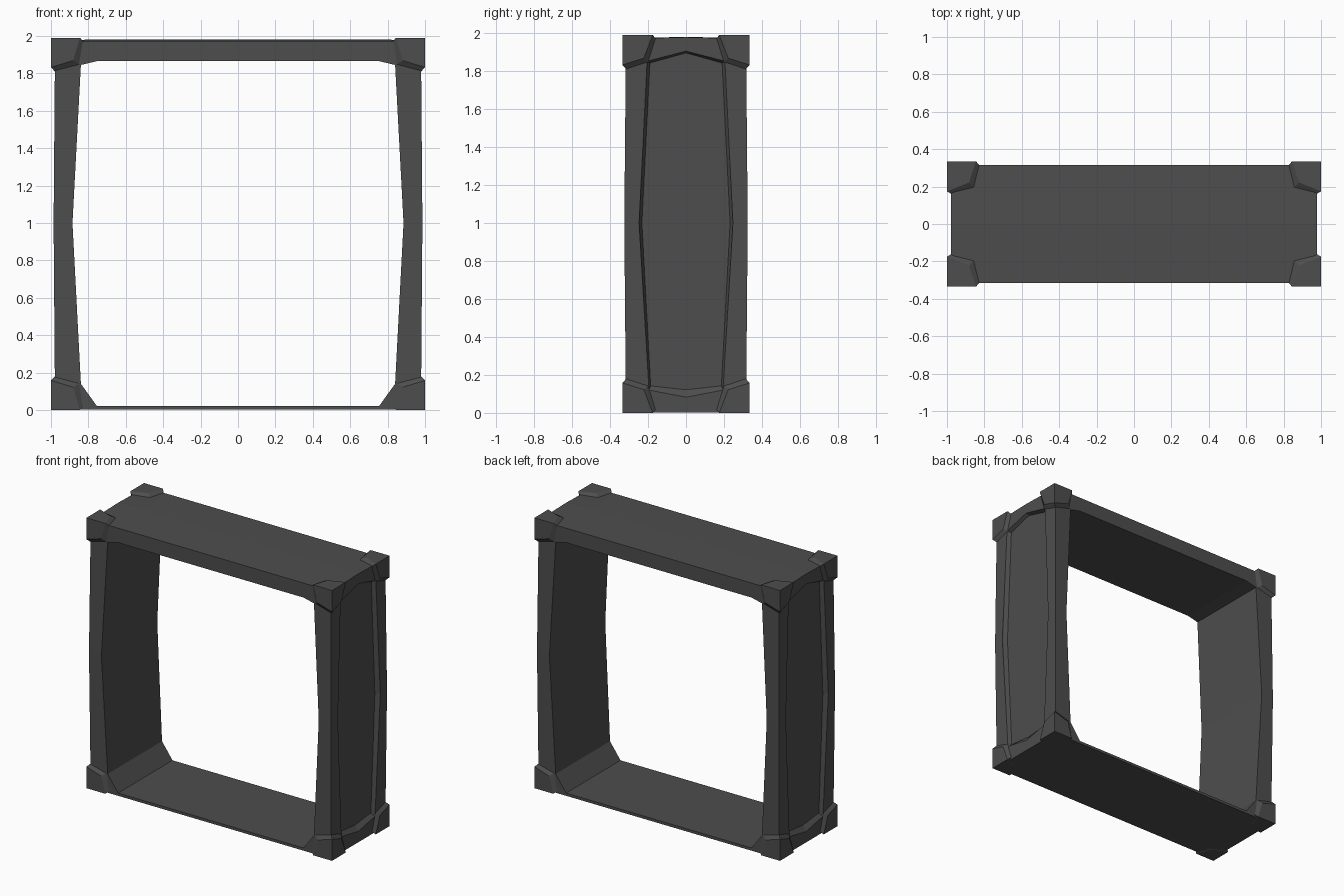
import bpy, bmesh

if "Cube" in bpy.data.objects:
    bpy.data.objects.remove(bpy.data.objects["Cube"])

grey = bpy.data.materials.new("dark grey")
grey.diffuse_color = (0.075, 0.075, 0.075, 1)
grey.use_nodes = True
grey.node_tree.nodes["Principled BSDF"].inputs["Base Color"].default_value = grey.diffuse_color


def make(name, verts, faces):
    bm = bmesh.new()
    vs = [bm.verts.new(v) for v in verts]
    for f in faces:
        bm.faces.new([vs[i] for i in f])
    bmesh.ops.recalc_face_normals(bm, faces=bm.faces)
    me = bpy.data.meshes.new(name)
    bm.to_mesh(me)
    bm.free()
    me.materials.append(grey)
    ob = bpy.data.objects.new(name, me)
    bpy.context.collection.objects.link(ob)
    return ob


# Frame: closed ring, outer and inner outlines (right half, bottom to top)
outer = [(0.78, 0.002), (0.978, 0.002), (0.986, 1.0), (0.978, 1.97), (0.78, 1.972)]
inner = [(0.755, 0.022), (0.84, 0.14), (0.885, 1.0), (0.84, 1.845), (0.755, 1.865)]
outer += [(-x, z) for x, z in reversed(outer)]
inner += [(-x, z) for x, z in reversed(inner)]
n = len(outer)
verts = []
for s in (-1, 0, 1):
    for x, z in outer:
        y = 0.325 if z == 1.0 else 0.316
        verts.append((x, s * y, z + (0.008 if s == 0 and z > 1.9 else 0)))
    for x, z in inner:
        y = 0.325 if z == 1.0 else 0.316
        verts.append((x, s * y, z))
faces = []
for i in range(n):
    j = (i + 1) % n
    for a in (0, 2 * n):
        for b in (0, n):
            faces.append((a // 1 * 1 + b + i, a + b + j, a + 2 * n + b + j, a + 2 * n + b + i))
    for a in (0, 4 * n):
        faces.append((a + i, a + j, a + n + j, a + n + i))
frame = make("door_frame", verts, faces)

# Recessed side panels, cut with bevelled edges
rim = [(0.195, 0.12), (0.247, 1.0), (0.205, 1.852), (0, 1.905),
       (-0.205, 1.852), (-0.247, 1.0), (-0.195, 0.12), (0, 0.082)]
floor = [(0.186, 0.142), (0.232, 1.0), (0.19, 1.842), (0, 1.895),
         (-0.19, 1.842), (-0.232, 1.0), (-0.186, 0.142), (0, 0.122)]
for s, side in ((1, "right"), (-1, "left")):
    loops = [(1.1, rim), (0.979, rim), (0.952, floor)]
    v = [(s * x, y, z) for x, loop in loops for y, z in loop]
    f = [tuple(range(8)), tuple(range(16, 24))]
    for k in (0, 8):
        f += [(k + i, k + (i + 1) % 8, k + 8 + (i + 1) % 8, k + 8 + i) for i in range(8)]
    cutter = make("panel_cutter_" + side, v, f)
    cutter.hide_render = True
    cutter.hide_set(True)
    mod = frame.modifiers.new("panel_" + side, 'BOOLEAN')
    mod.operation = 'DIFFERENCE'
    mod.solver = 'EXACT'
    mod.object = cutter

# Corner guards: raised corner plates with a bevelled skirt and hidden inner cap
guard = [(1, 0.335, 1.99),
         (0.845, 0.335, 1.99), (0.882, 0.222, 1.99), (1, 0.175, 1.99),
         (1, 0.222, 1.868), (1, 0.335, 1.832), (0.882, 0.335, 1.868),
         (0.825, 0.313, 1.968), (0.857, 0.196, 1.974), (0.976, 0.16, 1.97),
         (0.976, 0.198, 1.845), (0.977, 0.313, 1.808), (0.845, 0.313, 1.845),
         (0.92, 0.26, 1.92)]
gf = [(0, 1, 2, 3), (0, 3, 4, 5), (0, 5, 6, 1)]
for i in range(6):
    j = (i + 1) % 6
    gf += [(1 + i, 1 + j, 7 + j, 7 + i), (7 + i, 7 + j, 13)]
for sx, xn in ((1, "right"), (-1, "left")):
    for sy, yn in ((-1, "front"), (1, "back")):
        for top, zn in ((True, "top"), (False, "bottom")):
            v = [(sx * x, sy * y, z if top else 1.99 - z) for x, y, z in guard]
            make(f"corner_guard_{zn}_{yn}_{xn}", v, gf)
